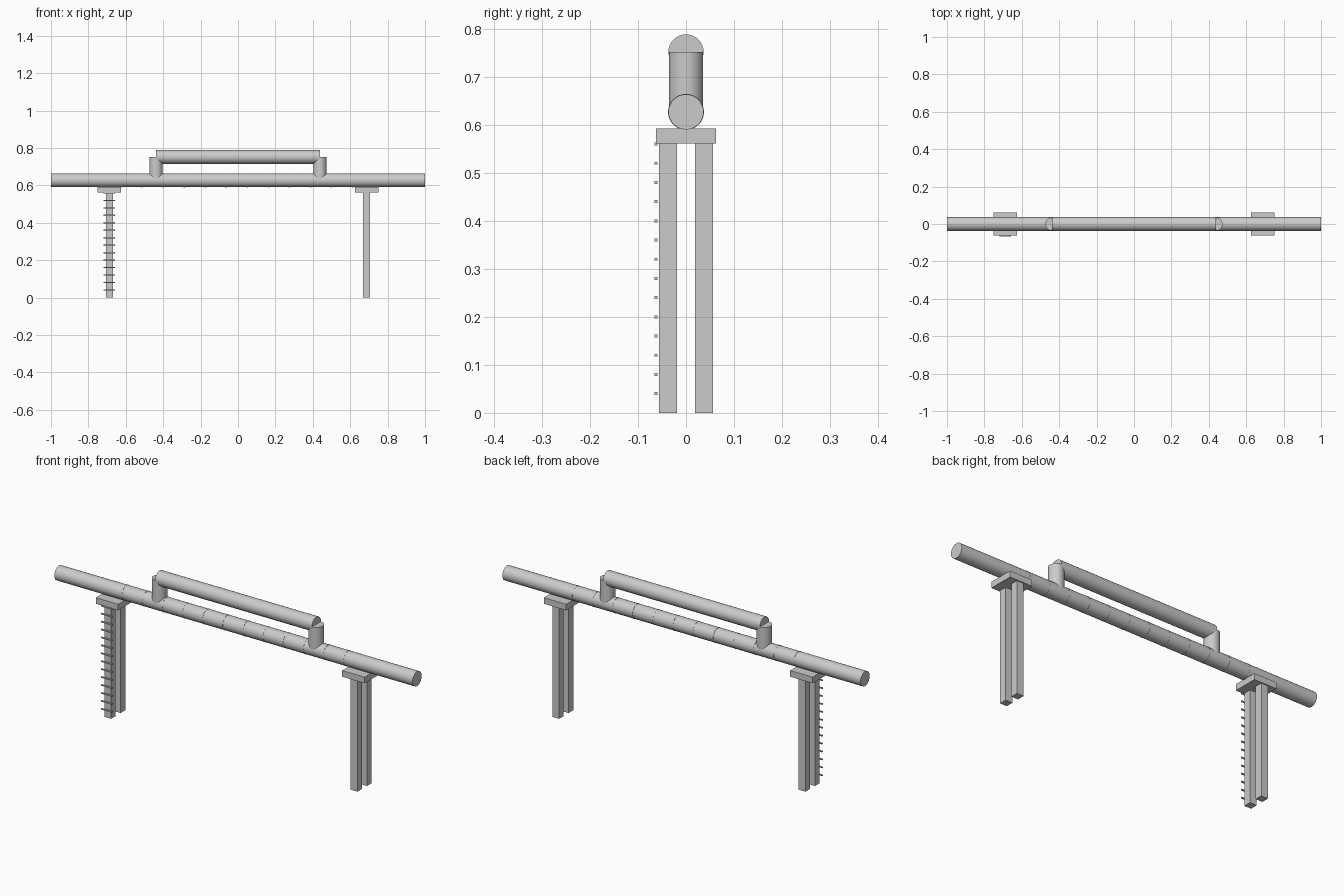
import bpy
from math import pi

if "Cube" in bpy.data.objects:
    bpy.data.objects.remove(bpy.data.objects["Cube"])


def box(name, loc, size):
    bpy.ops.mesh.primitive_cube_add(size=1, location=loc)
    ob = bpy.context.object
    ob.name = name
    ob.scale = size
    bpy.ops.object.transform_apply(location=False, rotation=False, scale=True)
    return ob


def tube(name, loc, radius, length, axis='X', sides=32):
    rot = (0, pi / 2, 0) if axis == 'X' else (0, 0, 0)
    bpy.ops.mesh.primitive_cylinder_add(vertices=sides, radius=radius, depth=length,
                                        location=loc, rotation=rot)
    ob = bpy.context.object
    ob.name = name
    bpy.ops.object.shade_smooth_by_angle()
    return ob


R = 0.0366
MAIN_Z, BYPASS_Z = 0.627, 0.752
RISER_X, LEG_X = 0.438, 0.688

# Main pipe and raised bypass pipe
tube("main_pipe", (0, 0, MAIN_Z), R, 2.0)
tube("bypass_pipe", (0, 0, BYPASS_Z), R, 2 * RISER_X)

# Joint bands around the main pipe
for i in range(12):
    tube(f"joint_band_{i + 1}", (-0.625 + i * 0.1125, 0, MAIN_Z), R + 0.0009, 0.006)

for side, sx in (("left", -1), ("right", 1)):
    # Riser linking the two pipes
    tube(f"{side}_riser", (sx * RISER_X, 0, (MAIN_Z + BYPASS_Z) / 2), R - 0.001,
         BYPASS_Z - MAIN_Z, axis='Z')
    # Support saddle and its pair of legs
    box(f"{side}_saddle", (sx * LEG_X, 0, 0.5765), (0.125, 0.125, 0.031))
    for end, sy in (("front", -1), ("back", 1)):
        box(f"{side}_{end}_leg", (sx * LEG_X, sy * 0.038, 0.281), (0.0375, 0.0375, 0.562))

# Ladder rungs on the left front leg
for i in range(14):
    box(f"ladder_rung_{i + 1}", (-LEG_X, -0.0625, 0.04 * (i + 1)), (0.0625, 0.006, 0.006))
